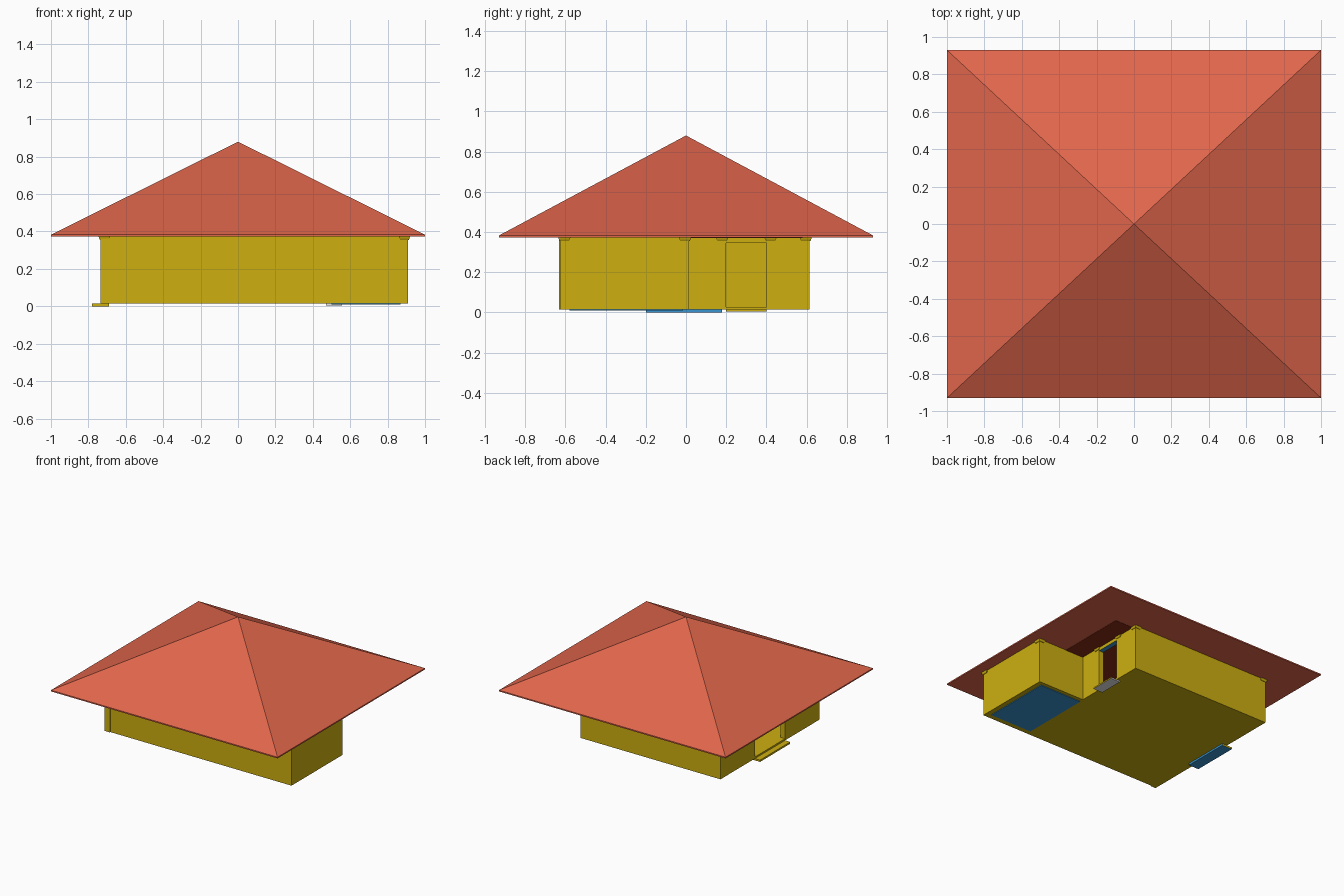
import bpy, bmesh

if "Cube" in bpy.data.objects:
    bpy.data.objects.remove(bpy.data.objects["Cube"])


def mat(name, rgb):
    m = bpy.data.materials.new(name)
    m.diffuse_color = (*rgb, 1)
    m.use_nodes = True
    m.node_tree.nodes["Principled BSDF"].inputs["Base Color"].default_value = m.diffuse_color
    return m


YELLOW = mat("yellow_plaster", (0.61, 0.43, 0.005))
RED = mat("roof_red", (0.75, 0.133, 0.072))
BROWN = mat("ceiling_brown", (0.26, 0.026, 0.007))
BLUE = mat("blue", (0.042, 0.305, 0.645))
GREY = mat("light_grey", (0.8, 0.8, 0.8))


def finish(name, bm, mats, rule=None):
    bmesh.ops.recalc_face_normals(bm, faces=bm.faces)
    if rule:
        for f in bm.faces:
            f.material_index = rule(f.normal)
    me = bpy.data.meshes.new(name)
    bm.to_mesh(me)
    bm.free()
    for m in mats:
        me.materials.append(m)
    ob = bpy.data.objects.new(name, me)
    bpy.context.collection.objects.link(ob)
    return ob


def prism(name, outline, z0, z1, mats, rule=None):
    """Extrude a plan outline from z0 to z1."""
    bm = bmesh.new()
    f = bm.faces.new([bm.verts.new((x, y, z0)) for x, y in outline])
    top = bmesh.ops.extrude_face_region(bm, geom=[f])["geom"]
    for v in top:
        if isinstance(v, bmesh.types.BMVert):
            v.co.z = z1
    return finish(name, bm, mats, rule)


def box(name, x0, x1, y0, y1, z0, z1, mats, rule=None):
    return prism(name, [(x0, y0), (x1, y0), (x1, y1), (x0, y1)], z0, z1, mats, rule)


def cap(name, cx, cy, r0=0.02, r1=0.03):
    """Small flared capital under the eaves."""
    bm = bmesh.new()
    rings = [[bm.verts.new((cx + sx * r, cy + sy * r, z))
              for sx, sy in ((-1, -1), (1, -1), (1, 1), (-1, 1))]
             for r, z in ((r0, 0.355), (r0 + 0.004, 0.362), (r1, 0.373))]
    for a, b in zip(rings, rings[1:]):
        for i in range(4):
            j = (i + 1) % 4
            bm.faces.new((a[i], a[j], b[j], b[i]))
    bm.faces.new(rings[0])
    bm.faces.new(rings[-1])
    return finish(name, bm, [YELLOW])


# Main levels and plan lines of the L-shaped house
Z0, ZF, ZD, ZT = 0.015, 0.028, 0.345, 0.373
W, E, M = -0.735, 0.91, 0.50
S, N, K = -0.625, 0.615, 0.015
T = 0.04

# Floor slab
prism("floor_slab", [(W, S), (E, S), (E, K), (M, K), (M, N), (W, N)], Z0, ZF, [YELLOW])
box("wing_floor_panel", M, 0.87, -0.58, -0.015, 0.01, Z0, [BLUE])

# Closed walls
box("front_wall", W, E, S, S + T, Z0, ZT, [YELLOW])
box("back_wall", W, M, N - T, N, Z0, ZT, [YELLOW])
box("wing_end_wall", E - T, E, S, K, Z0, ZT, [YELLOW])
box("wing_back_wall", M - T, E, K - T, K, Z0, ZT, [YELLOW])


# Walls with a doorway, running along y
def door_wall(name, x0, x1, ya, yb, d0, d1):
    box(name + "_wall_near", x0, x1, ya, d0, Z0, ZT, [YELLOW])
    box(name + "_wall_far", x0, x1, d1, yb, Z0, ZT, [YELLOW])
    box(name + "_lintel", x0, x1, d0, d1, ZD, ZT, [YELLOW, BLUE],
        lambda n: 1 if n.z < -0.5 else 0)


door_wall("entrance", M - T, M, K, N, 0.20, 0.40)
door_wall("left_door", W, W + T, S, N, -0.20, 0.18)

# Corner post standing slightly proud of the front wall
box("corner_post", W, W + 0.046, S - 0.007, S + T, Z0, ZT, [YELLOW])

# Flared capitals at wall corners and door jambs
spots = [(W + 0.02, S + 0.02), (W + 0.02, N - 0.02), (E - 0.02, S + 0.02),
         (E - 0.02, K - 0.02), (M - 0.02, N - 0.02),
         (M - 0.02, 0.18), (M - 0.02, 0.42)]
for i, (x, y) in enumerate(spots):
    cap(f"capital_{i + 1}", x, y, 0.023)

# Doorsteps, with a different underside
box("entrance_step", 0.47, 0.555, 0.20, 0.40, 0.004, 0.0145, [YELLOW, GREY],
    lambda n: 0 if n.x > 0.5 or n.z > 0.5 else 1)
box("left_door_step", -0.78, -0.69, -0.20, 0.18, 0.0, 0.0145, [YELLOW, BLUE],
    lambda n: 1 if n.x > 0.5 or n.z < -0.5 else 0)

# Pyramid roof with a thin eave edge
bm = bmesh.new()
plan = [(-1, -0.93), (1, -0.93), (1, 0.93), (-1, 0.93)]
low = [bm.verts.new((x, y, ZT)) for x, y in plan]
eave = [bm.verts.new((x, y, 0.383)) for x, y in plan]
apex = bm.verts.new((0, 0, 0.88))
bm.faces.new(low)
for i in range(4):
    j = (i + 1) % 4
    bm.faces.new((low[i], low[j], eave[j], eave[i]))
    bm.faces.new((eave[i], eave[j], apex))
finish("roof", bm, [RED])

# Dark ceiling under the middle of the roof
box("ceiling", -0.66, 0.66, -0.58, 0.58, 0.371, 0.376, [BROWN])
